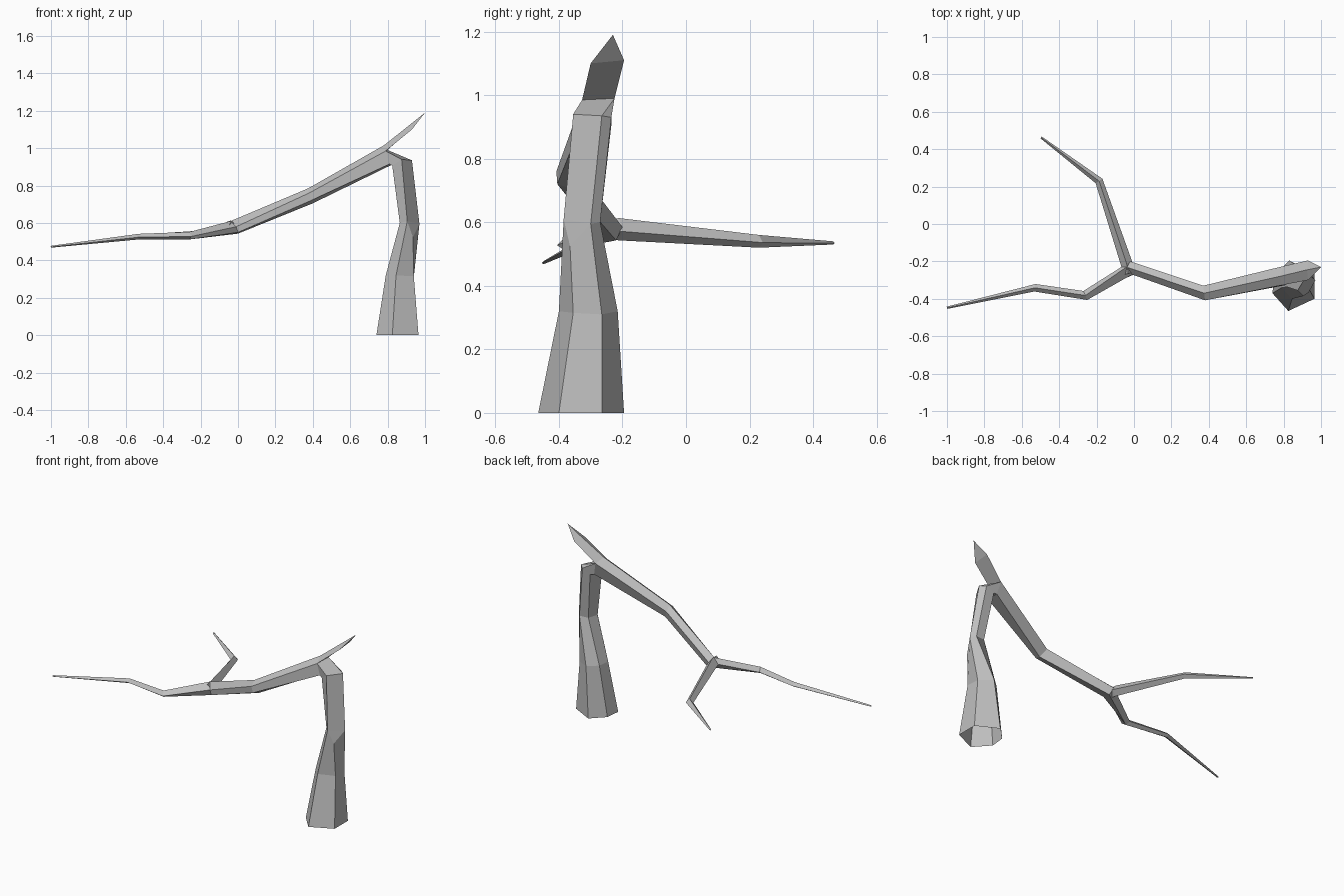
import bpy
import bmesh
from mathutils import Vector

cube = bpy.data.objects.get("Cube")
if cube:
    bpy.data.objects.remove(cube)

bark = bpy.data.materials.new("grey_bark")
bark.use_nodes = True
GREY = (0.52, 0.52, 0.52, 1)
bark.diffuse_color = GREY
bsdf = bark.node_tree.nodes["Principled BSDF"]
bsdf.inputs["Base Color"].default_value = GREY
bsdf.inputs["Roughness"].default_value = 0.9


def loft(name, rings):
    """Skin rings of matching corners; repeated corners collapse to triangles."""
    bm = bmesh.new()
    known = {}

    def vert(p):
        if p not in known:
            known[p] = bm.verts.new(Vector(p))
        return known[p]

    for low, high in zip(rings, rings[1:]):
        n = len(low)
        for i in range(n):
            j = (i + 1) % n
            corners = dict.fromkeys((low[i], low[j], high[j], high[i]))
            if len(corners) > 2:
                face = [vert(p) for p in corners]
                if not bm.faces.get(face):
                    bm.faces.new(face)
    bmesh.ops.recalc_face_normals(bm, faces=bm.faces)
    mesh = bpy.data.meshes.new(name)
    bm.to_mesh(mesh)
    bm.free()
    mesh.materials.append(bark)
    obj = bpy.data.objects.new(name, mesh)
    bpy.context.collection.objects.link(obj)
    return obj


def diamond(x, y, z, side, up):
    """Four-cornered limb section: top, one side, bottom, other side."""
    sx, sy = side
    return [(x, y, z + up), (x + sx, y + sy, z - up * 0.2),
            (x, y, z - up), (x - sx, y - sy, z - up * 0.2)]


# Trunk: six-sided, open base, with a knot that merges two corners
base = [(.825, -.465, 0), (.965, -.40, 0), (.965, -.265, 0),
        (.83, -.195, 0), (.75, -.275, 0), (.74, -.37, 0)]
waist = [(.845, -.40, .32), (.94, -.355, .315), (.94, -.265, .31),
         (.86, -.215, .32), (.80, -.265, .32), (.79, -.34, .32)]
knot = [(.905, -.385, .61), (.935, -.365, .525), (.97, -.30, .595),
        (.945, -.27, .6), (.885, -.275, .6), (.865, -.34, .6)]
merged = [knot[0], knot[0]] + knot[2:]
bend_front = (.875, -.355, .94)
shoulder = [bend_front, bend_front, (.93, -.265, .935),
            (.90, -.235, .93), (.845, -.235, .905), (.825, -.33, .905)]

# Bough sections: ridge, front, lower front, lower back, back
joint = [(.78, -.28, 1.015), (.79, -.327, .985), (.81, -.327, .915),
         (.82, -.24, .91), (.80, -.225, .99)]
elbow = [(.375, -.37, .785), (.38, -.408, .76), (.39, -.405, .72),
         (.40, -.36, .705), (.37, -.33, .755)]
fork = [(-.04, -.23, .61), (-.01, -.27, .58), (0, -.27, .55),
        (0, -.22, .543), (-.02, -.2, .585)]
ridge, front, low_front, low_back, back = joint
loft("trunk", [base, waist, knot, merged, shoulder,
               [front, front, back, back, low_back, low_front]])
loft("bough", [fork, elbow, joint])

# Broken spur: three-sided, running on past the trunk to a point
tip = (1.0, -.23, 1.19)
loft("broken_spur", [[ridge, front, back],
                     [(.925, -.245, 1.13), (.93, -.30, 1.10), (.93, -.195, 1.11)],
                     [tip] * 3])

# Long branch: the fork section narrows to four corners
bend = diamond(-.26, -.382, .532, (.01, -.024), .02)
loft("long_branch", [fork,
                     [bend[0], bend[1], bend[2], bend[2], bend[3]]])
loft("long_branch_end", [bend,
                         diamond(-.53, -.341, .527, (-.003, -.02), .015),
                         diamond(-1.0, -.448, .473, (.002, -.006), .005)])

# Back branch: leaves the fork and bends once
loft("back_branch", [diamond(-.03, -.265, .578, (.028, .008), .03),
                     diamond(-.04, -.21, .578, (.03, .01), .035),
                     diamond(-.187, .23, .54, (.018, .012), .02),
                     diamond(-.497, .463, .535, (.003, .005), .005)])
